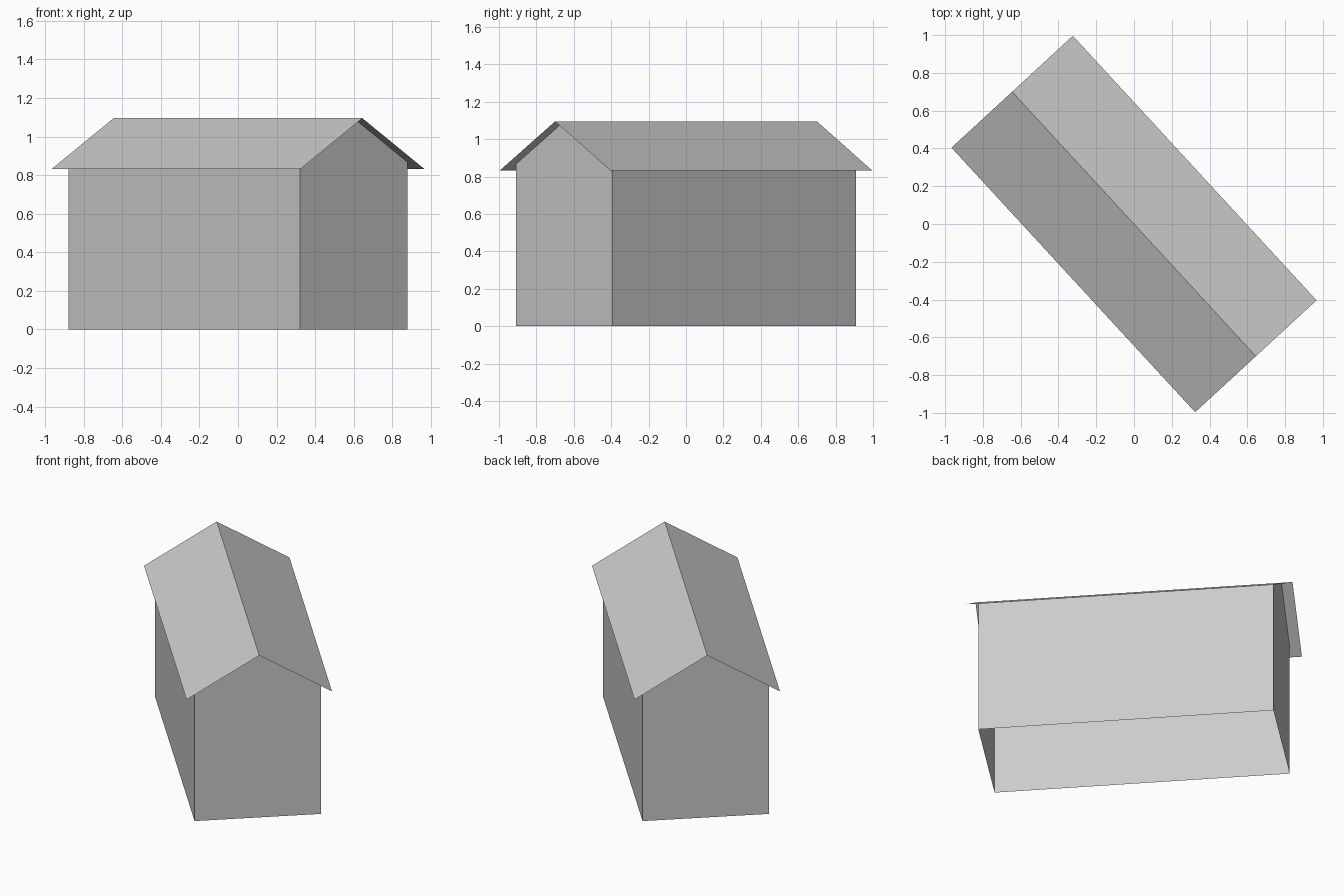
import bpy
import math

if "Cube" in bpy.data.objects:
    bpy.data.objects.remove(bpy.data.objects["Cube"])

# Plain grey material shared by walls and roof
grey = bpy.data.materials.new("light_grey")
grey.diffuse_color = (0.6, 0.6, 0.6, 1.0)
grey.use_nodes = True
grey.node_tree.nodes["Principled BSDF"].inputs["Base Color"].default_value = grey.diffuse_color

ANGLE = math.atan2(-1.40, 1.29)   # ridge direction in plan
RIDGE, EAVE = 1.095, 0.832        # roof heights
ROOF_L, ROOF_W = 0.952, 0.437     # roof half length and half width
WALL_L, WALL_W = 0.886, 0.380     # wall half length and half width
WALL_TOP = RIDGE - (RIDGE - EAVE) * WALL_W / ROOF_W


def make(name, verts, faces):
    mesh = bpy.data.meshes.new(name)
    mesh.from_pydata(verts, [], faces)
    mesh.materials.append(grey)
    ob = bpy.data.objects.new(name, mesh)
    ob.rotation_euler.z = ANGLE
    bpy.context.collection.objects.link(ob)
    return ob


def extrude(profile, half):
    """Two copies of a (y, z) profile at both ends of the ridge."""
    return [(x, y, z) for x in (-half, half) for y, z in profile]


# Walls: gabled shell, open underneath and beneath the roof
gable = [(-WALL_W, 0), (WALL_W, 0), (WALL_W, WALL_TOP), (0, RIDGE), (-WALL_W, WALL_TOP)]
make("walls", extrude(gable, WALL_L),
     [(4, 3, 2, 1, 0), (5, 6, 7, 8, 9), (1, 2, 7, 6), (0, 5, 9, 4)])

# Roof: two thin slopes overhanging the walls
slopes = [(-ROOF_W, EAVE), (0, RIDGE), (ROOF_W, EAVE)]
make("roof", extrude(slopes, ROOF_L), [(0, 3, 4, 1), (1, 4, 5, 2)])
